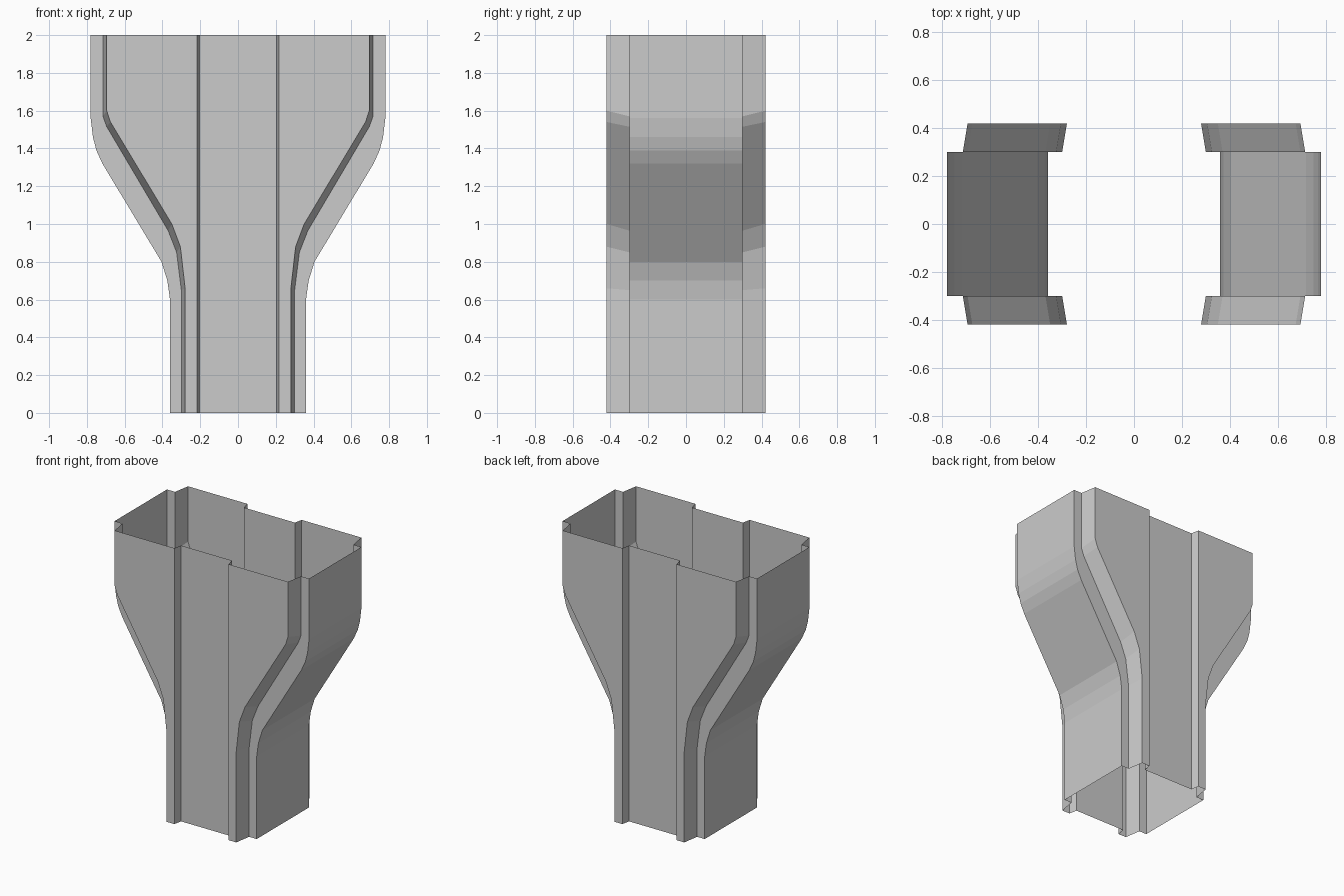
import bpy
import bmesh
from mathutils import Vector

if "Cube" in bpy.data.objects:
    bpy.data.objects.remove(bpy.data.objects["Cube"], do_unlink=True)

grey = bpy.data.materials.new("plain grey")
grey.use_nodes = True
COLOR = (0.6, 0.6, 0.6, 1)
grey.diffuse_color = COLOR
grey.node_tree.nodes["Principled BSDF"].inputs["Base Color"].default_value = COLOR

TOP = 2.0
Y_SIDE, Y_RECESS, Y_FRONT = 0.30, 0.36, 0.42

# Flaring outlines as (x, z), from bottom to top
side = [(0.36, 0), (0.36, 0.6), (0.374, 0.7), (0.405, 0.8), (0.718, 1.32),
        (0.75, 1.39), (0.768, 1.46), (0.78, 1.56), (0.78, TOP)]
root = [(0.30, 0), (0.30, 0.65), (0.325, 0.85), (0.37, 0.965),
        (0.695, 1.515), (0.715, 1.57), (0.715, TOP)]
crest = [(0.28, 0), (0.28, 0.66), (0.305, 0.88), (0.35, 1.0),
         (0.675, 1.54), (0.695, 1.6), (0.695, TOP)]
step_outer = [(0.217, 0), (0.217, TOP)]
step_inner = [(0.205, 0), (0.205, TOP)]
middle = [(0, 0), (0, TOP)]


def at(line, y):
    return [Vector((x, y, z)) for x, z in line]


def mirrored_part(name, polygons):
    """Build one quarter facing outwards, then mirror it across x and y."""
    bm = bmesh.new()
    for points in polygons:
        face = bm.faces.new([bm.verts.new(p) for p in points])
        face.normal_update()
        if face.normal.x + face.normal.y < 0:
            face.normal_flip()
    bmesh.ops.remove_doubles(bm, verts=bm.verts, dist=0.0001)
    mesh = bpy.data.meshes.new(name)
    bm.to_mesh(mesh)
    bm.free()
    mesh.materials.append(grey)
    obj = bpy.data.objects.new(name, mesh)
    bpy.context.collection.objects.link(obj)
    mirror = obj.modifiers.new("Mirror", "MIRROR")
    mirror.use_axis = (True, True, False)


def strip(a, b):
    """Quads between two lines with equal point counts."""
    return [(a[i], a[i + 1], b[i + 1], b[i]) for i in range(len(a) - 1)]


def sheet(a, b):
    """One flat face bounded by two lines."""
    return [a + b[::-1]]


# Curved end walls and the flat shoulders beside them
mirrored_part("side_walls", strip(at(side, 0), at(side, Y_SIDE)))
mirrored_part("shoulders", sheet(at(side, Y_SIDE), at(root, Y_SIDE)))

# Raised broad faces with slanted edges
mirrored_part("slanted_edges", strip(at(root, Y_SIDE), at(crest, Y_FRONT)))
mirrored_part("raised_panels", sheet(at(crest, Y_FRONT), at(step_outer, Y_FRONT)))

# Recessed centre channel
mirrored_part("channel_steps", strip(at(step_outer, Y_FRONT), at(step_inner, Y_RECESS)))
mirrored_part("channel_panels", strip(at(step_inner, Y_RECESS), at(middle, Y_RECESS)))
